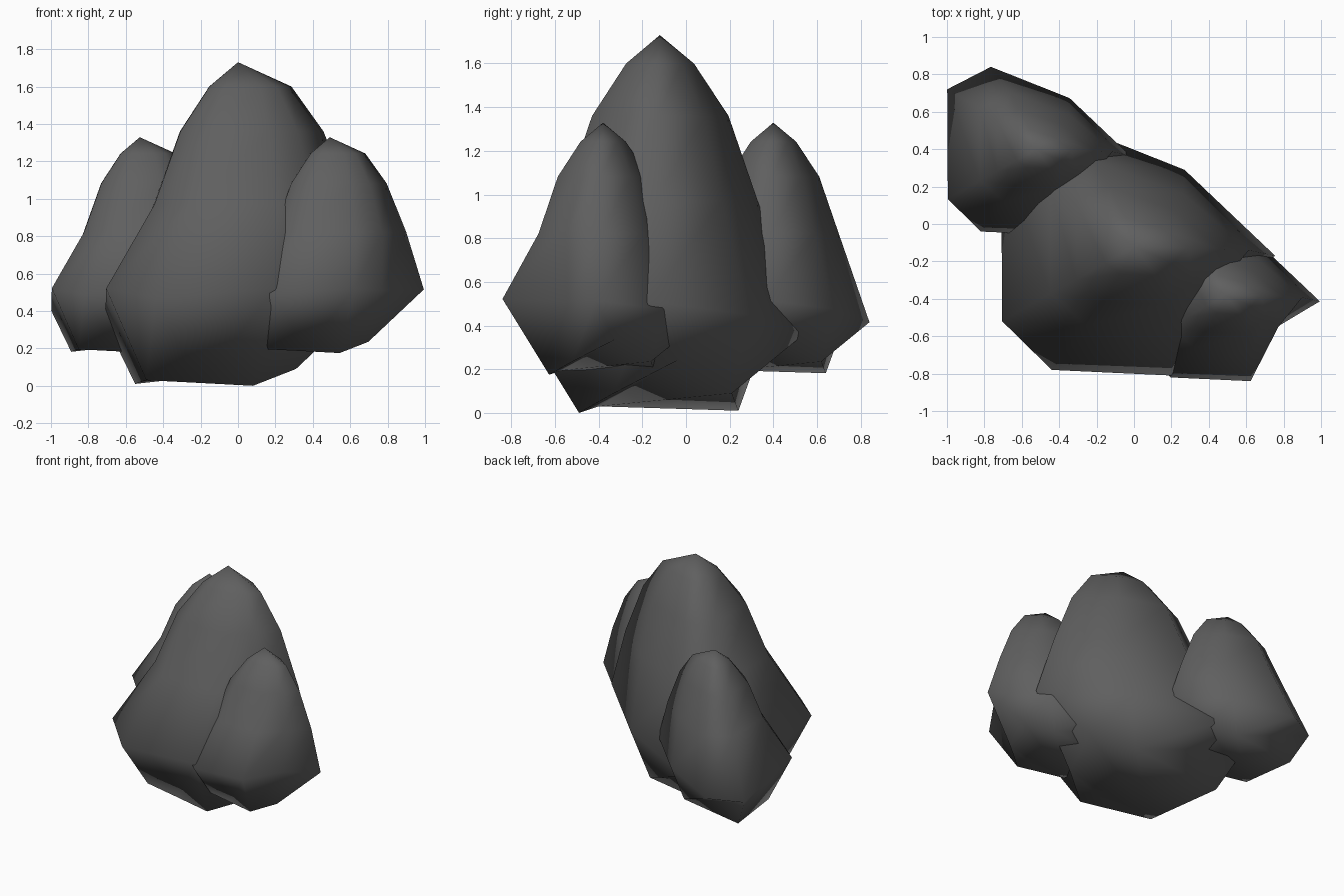
import bpy, bmesh

if "Cube" in bpy.data.objects:
    bpy.data.objects.remove(bpy.data.objects["Cube"])

# Widest outline of the rock and its lower rim (8 corners each, one rim corner doubled)
BELLY = [(-.705, -.52, .52), (-.44, -.78, .47), (.20, -.81, .52), (.42, -.37, .50),
         (.755, -.17, .51), (.27, .29, .45), (-.36, .54, .36), (-.71, .36, .34)]
RIM = [(-.49, -.40, .03), (-.20, -.445, .015), (.08, -.49, 0), (.31, -.33, .09),
       (.37, -.04, .24), (.16, .21, .09), (.16, .21, .09), (-.55, .24, .01)]
# Upper rings: height, x scale, y scale, x centre
LEVELS = [(.97, .726, .66, .08), (1.36, .524, .463, .072), (1.60, .30, .23, .065)]
APEX = (0, -.12, 1.73)

grey = bpy.data.materials.new("dark_stone")
grey.diffuse_color = (.115, .115, .115, 1)
grey.use_nodes = True
grey.node_tree.nodes["Principled BSDF"].inputs["Base Color"].default_value = grey.diffuse_color


def rock(name, loc, s):
    bm = bmesh.new()
    rings = [RIM, BELLY]
    upper = [p[:2] for p in BELLY]
    upper[3] = (.49, -.53)          # the hollow fills out above the belly
    for z, sx, sy, cx in LEVELS:
        rings.append([(cx + (x - .02) * sx, -.12 + (y + .14) * sy, z)
                      for x, y in upper])
    vs = [[bm.verts.new(p) for p in r] for r in rings]
    bm.verts.remove(vs[0][6])
    vs[0][6] = vs[0][5]
    n = len(BELLY)
    # triangulated sides
    for a, b in zip(vs, vs[1:]):
        for i in range(n):
            j = (i + 1) % n
            if a[i] is not a[j]:
                bm.faces.new((a[i], a[j], b[j]))
            bm.faces.new((a[i], b[j], b[i]))
    # pointed top
    tip = bm.verts.new(APEX)
    for i in range(n):
        bm.faces.new((vs[-1][i], vs[-1][(i + 1) % n], tip))
    # underside: front and rear facets
    r = vs[0]
    bm.faces.new((r[4], r[3], r[2], r[1], r[0]))
    bm.faces.new((r[0], r[7], r[5], r[4]))
    for f in bm.faces:
        f.smooth = True
    bmesh.ops.recalc_face_normals(bm, faces=bm.faces)
    me = bpy.data.meshes.new(name)
    bm.to_mesh(me)
    bm.free()
    me.materials.append(grey)
    ob = bpy.data.objects.new(name, me)
    bpy.context.collection.objects.link(ob)
    ob.location = loc
    ob.scale = (s, s, s)


# One large rock flanked by two smaller copies
rock("main_rock", (0, 0, 0), 1)
rock("small_rock_front", (.49, -.30, .175), .667)
rock("small_rock_back", (-.525, .48, .175), .667)
